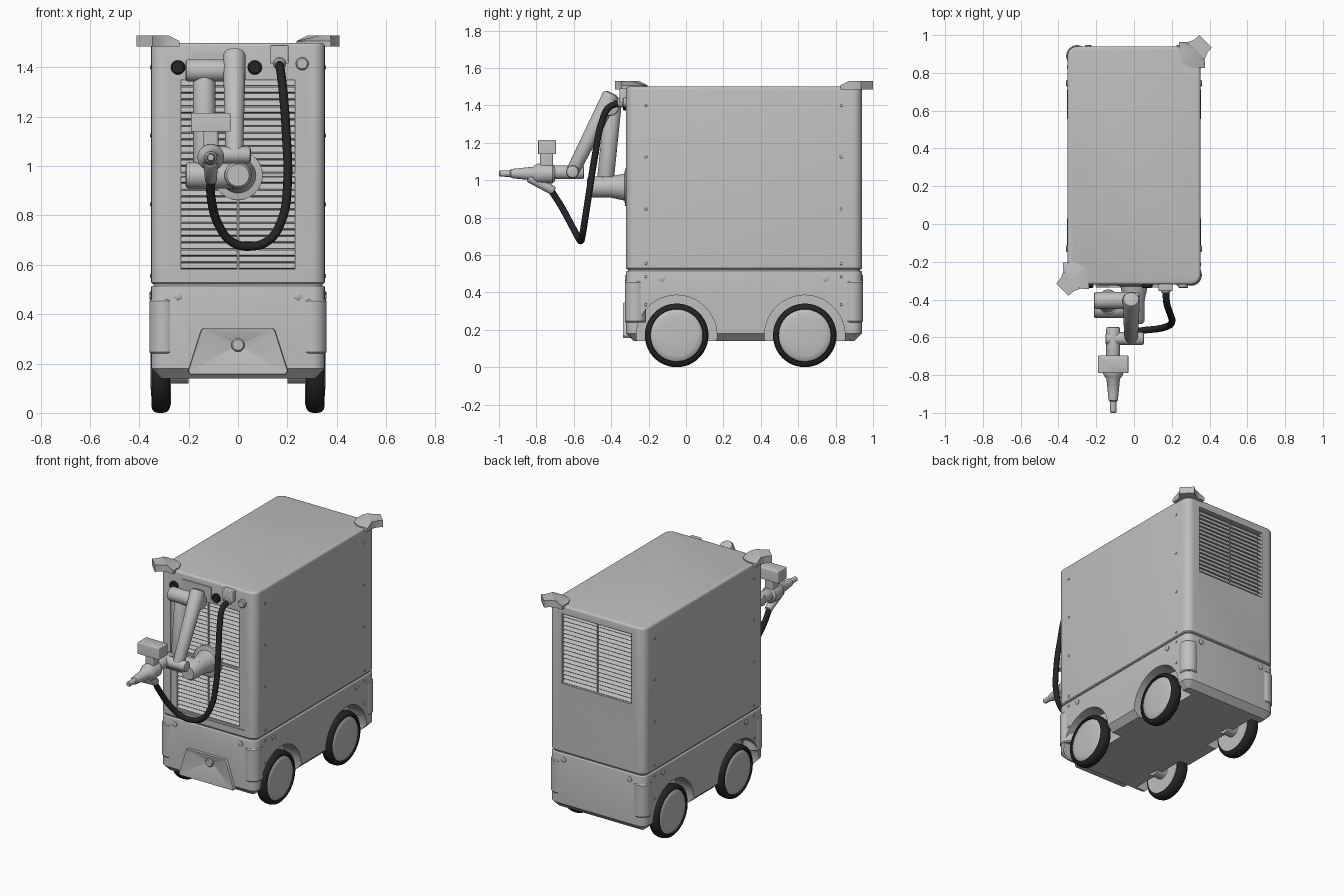
import bpy, bmesh, math
from mathutils import Vector, Matrix

cube = bpy.data.objects.get("Cube")
if cube:
    bpy.data.objects.remove(cube, do_unlink=True)


def material(name, value, rough):
    m = bpy.data.materials.new(name)
    m.use_nodes = True
    color = (value, value, value, 1)
    m.diffuse_color = color
    node = m.node_tree.nodes["Principled BSDF"]
    node.inputs["Base Color"].default_value = color
    node.inputs["Roughness"].default_value = rough
    return m


GREY = material("light grey paint", 0.52, 0.5)
BLACK = material("black rubber", 0.018, 0.6)


def finish(name, bm, mat=GREY):
    bmesh.ops.recalc_face_normals(bm, faces=bm.faces)
    me = bpy.data.meshes.new(name)
    bm.to_mesh(me)
    bm.free()
    me.materials.append(mat)
    me.shade_smooth()
    me.set_sharp_from_angle(angle=math.radians(35))
    ob = bpy.data.objects.new(name, me)
    bpy.context.collection.objects.link(ob)
    return ob


def box(name, lo, hi, corner=0, top=0, bottom=0, mat=GREY, tilt=0):
    """Box with rounded upright edges, rounded top rim and chamfered bottom rim."""
    lo, hi = Vector(lo), Vector(hi)
    bm = bmesh.new()
    bmesh.ops.create_cube(bm, size=1)
    bmesh.ops.scale(bm, vec=hi - lo, verts=bm.verts)
    h = (hi.z - lo.z) / 2
    if corner:
        up = [e for e in bm.edges if abs(e.verts[0].co.z - e.verts[1].co.z) > h]
        bmesh.ops.bevel(bm, geom=up, offset=corner, segments=6, profile=0.5, affect='EDGES')
    for level, size, segs in ((h, top, 3), (-h, bottom, 1)):
        if size:
            rim = [e for e in bm.edges if all(abs(v.co.z - level) < 1e-5 for v in e.verts)]
            bmesh.ops.bevel(bm, geom=rim, offset=size, segments=segs, profile=0.5, affect='EDGES')
    bm.transform(Matrix.Translation((lo + hi) / 2) @ Matrix.Rotation(tilt, 4, 'X'))
    return finish(name, bm, mat)


def lathe(name, origin, axis, profile, mat=GREY, seg=32):
    """Turned solid: profile lists (distance along axis, radius)."""
    bm = bmesh.new()
    rings = []
    for t, r in profile:
        rings.append([bm.verts.new((r * math.cos(a), r * math.sin(a), t))
                      for a in (math.tau * i / seg for i in range(seg))])
    for a, b in zip(rings, rings[1:]):
        for i in range(seg):
            j = (i + 1) % seg
            bm.faces.new((a[i], a[j], b[j], b[i]))
    bm.faces.new(rings[0])
    bm.faces.new(rings[-1])
    turn = Vector((0, 0, 1)).rotation_difference(Vector(axis)).to_matrix().to_4x4()
    bm.transform(Matrix.Translation(origin) @ turn)
    return finish(name, bm, mat)


def rod(name, p, q, r1, r2=None, round_=0.01, mat=GREY):
    """Tapered rod from p to q with softened ends."""
    r2 = r2 or r1
    d = Vector(q) - Vector(p)
    n, c = d.length, round_
    return lathe(name, p, d, [(0, r1 - c), (c * .3, r1 - c * .3), (c, r1),
                              (n - c, r2), (n - c * .3, r2 - c * .3), (n, r2 - c)], mat)


def cut(ob, cutter):
    cutter.hide_render = True
    mod = ob.modifiers.new("cut", 'BOOLEAN')
    mod.operation, mod.solver, mod.object = 'DIFFERENCE', 'EXACT', cutter
    bpy.context.view_layer.objects.active = ob
    bpy.ops.object.modifier_apply(modifier=mod.name)
    bpy.data.objects.remove(cutter, do_unlink=True)
    ob.data.set_sharp_from_angle(angle=math.radians(35))


FRONT, BACK, SIDE = -0.32, 0.94, 0.352

# Cabinet, base and the seam between them
cabinet = box("cabinet", (-SIDE, FRONT, 0.523), (SIDE, BACK, 1.5), 0.05, 0.014, 0.006)
base = box("base", (-SIDE, FRONT, 0.14), (SIDE, BACK, 0.515), 0.05, 0.006, 0.04)
box("seam", (-SIDE + .01, FRONT + .01, 0.5), (SIDE - .01, BACK - .01, 0.54), 0.04)


# Louvred vents, each a recess filled with tilted slats
def vent(name, face, half, z0, z1):
    s = 1 if face < 0 else -1
    ys = sorted((face - s * .02, face + s * .045))
    cut(cabinet, box("vent_cutter", (-half, ys[0], z0), (half, ys[1], z1)))
    count = round((z1 - z0) / 0.027)
    pitch = (z1 - z0) / count
    y = face + s * .02
    for i in range(count):
        z = z0 + (i + .5) * pitch
        box(name + "_slat", (-half, y - .014, z - .0025), (half, y + .014, z + .0025), tilt=s * .85)
    y = face + s * .012
    box(name + "_divider", (-.004, y - .003, z0), (.004, y + .003, z1))


cut(cabinet, box("panel_cutter", (-.272, FRONT - .05, .57), (.272, FRONT + .006, 1.362)))
vent("lower_front_vent", FRONT, .23, .582, .957)
vent("upper_front_vent", FRONT, .23, .972, 1.35)
vent("rear_vent", BACK, .255, .98, 1.445)

# Wheels and arches
for y, place in ((-.05, "front"), (.635, "rear")):
    for s, side in ((1, "left"), (-1, "right")):
        x = Vector((s, 0, 0))
        cut(base, lathe("arch_cutter", (s * .24, y, .17), x, [(0, .215), (.2, .215)], seg=64))
        at = Vector((0, y, .17))
        lathe(f"{place}_{side}_tyre", at + x * .275, x,
              [(0, .145), (.004, .156), (.014, .166), (.03, .17), (.048, .17),
               (.064, .166), (.073, .156), (.076, .142), (.06, .138)], BLACK, 64)
        lathe(f"{place}_{side}_hub", at + x * .272, x,
              [(0, .14), (.068, .14), (.074, .134), (.079, .11), (.082, .07), (.083, .02)], seg=64)
        lathe(f"{place}_{side}_axle", at + x * .2, x, [(0, .05), (.08, .05)])

# Corner lamps on the base
for sx in (1, -1):
    for y in (FRONT + .05, BACK - .05):
        lathe("corner_lamp", (sx * (SIDE - .05), y, .24), (0, 0, 1),
              [(0, .052), (.006, .057), (.214, .057), (.22, .052)], seg=48)


# Round studs and bolts
def stud(name, at, axis, r, depth, mat=GREY):
    lathe(name, at, axis, [(-.005, r), (depth * .7, r), (depth, r * .8)], mat, 20)


for s in (1, -1):
    for y in (-.215, .83):
        for z in (.335, .485, .555, .845, 1.125, 1.4):
            stud("side_bolt", (s * SIDE, y, z), (s, 0, 0), .008, .004)
    for y in (-.13, .745):
        stud("side_stud", (s * SIDE, y, .475), (s, 0, 0), .017, .007)
    for y, d in ((FRONT, -1), (BACK, 1)):
        stud("end_stud", (s * .243, y, .475), (0, d, 0), .017, .007)
for x in (-.243, .068):
    stud("black_knob", (x, FRONT, 1.4), (0, -1, 0), .029, .018, BLACK)
stud("round_button", (.26, FRONT, 1.415), (0, -1, 0), .026, .02)
box("label_plate", (-.185, FRONT - .006, 1.372), (.03, FRONT + .01, 1.46))

# Sensor shell at the lower front: a raised trapezoid sinking to an eye
CORNERS = ((-.195, .155), (.195, .155), (.203, .168), (.15, .335),
           (.138, .345), (-.138, .345), (-.15, .335), (-.203, .168))
EYE_Z = .275


def shell(name, layers):
    bm = bmesh.new()
    rings = [[bm.verts.new((x * k, y, EYE_Z + (z - EYE_Z) * k)) for x, z in CORNERS]
             for k, y in layers]
    for a, b in zip(rings, rings[1:]):
        for i in range(len(a)):
            j = (i + 1) % len(a)
            bm.faces.new((a[i], a[j], b[j], b[i]))
    bm.faces.new(rings[0])
    bm.faces.new(rings[-1])
    return finish(name, bm)


cut(base, shell("shell_cutter", ((.9, -.4), (.9, -.26))))
shell("sensor_shell", ((1, -.27), (1, -.33), (.985, -.336), (.95, -.336), (.16, -.29)))
stud("sensor_eye", (0, -.288, EYE_Z), (0, -1, 0), .027, .022)

# Corner brackets on the roof, along one diagonal
HALF = ((.06, -.005), (.035, -.035), (.022, -.07), (.025, -.115), (-.04, -.115), (-.085, -.095))
OUTLINE = HALF + tuple((v, u) for u, v in reversed(HALF))
for s, y, name in ((-1, FRONT, "front_right_bracket"), (1, BACK, "rear_left_bracket")):
    bm = bmesh.new()
    low = [bm.verts.new((s * (SIDE + u), y + s * v, 1.485)) for u, v in OUTLINE]
    high = [bm.verts.new((p.co.x, p.co.y, 1.53 if u + v > -.06 else 1.507))
            for p, (u, v) in zip(low, OUTLINE)]
    peak = bm.verts.new((s * (SIDE - .02), y - s * .02, 1.53))
    for i in range(len(low)):
        j = (i + 1) % len(low)
        bm.faces.new((low[i], low[j], high[j], high[i]))
        bm.faces.new((high[i], high[j], peak))
    bm.faces.new(low)
    finish(name, bm)

# Robot arm from its mount to the plug
lathe("arm_mount", (0, FRONT + .04, .963), (0, -1, 0),
      [(0, .1), (.045, .1), (.05, .072), (.07, .068), (.12, .057), (.235, .055), (.25, .045)])
rod("shoulder_joint", (-.212, -.445, .963), (.03, -.445, .963), .053)
rod("first_link", (-.137, -.435, .96), (-.137, -.39, 1.4), .045)
rod("upper_joint", (-.212, -.405, 1.388), (.03, -.405, 1.388), .045)
rod("second_link", (-.015, -.395, 1.465), (-.015, -.612, 1.035), .046, .036, .02)
rod("elbow_joint", (-.15, -.607, 1.045), (.052, -.607, 1.045), .034)
rod("wrist", (-.11, -.545, 1.042), (-.11, -.74, 1.042), .037)
lathe("plug", (-.11, -.7, 1.035), (0, -1, 0),
      [(0, .04), (.015, .052), (.09, .054), (.105, .048), (.12, .036), (.2, .028),
       (.235, .024), (.24, .018), (.295, .016), (.3, .012)])
rod("plug_handle", (-.11, -.84, 1.02), (-.11, -.705, .94), .03, .024)
box("camera_stem", (-.14, -.78, 1.05), (-.08, -.71, 1.16), .01)
box("camera_box", (-.19, -.79, 1.14), (-.03, -.695, 1.215), .006, .006)

# Charging cable and its socket
box("cable_socket", (.13, -.355, 1.415), (.205, FRONT + .01, 1.49), .008, .005)
stud("cable_collar", (.168, -.34, 1.415), (0, -1, 0), .026, .025)
PATH = ((-.11, -.725, .95), (-.108, -.67, .865), (-.075, -.61, .755), (-.02, -.575, .69),
        (.05, -.563, .675), (.125, -.555, .7), (.18, -.54, .79), (.2, -.52, .92),
        (.195, -.485, 1.14), (.182, -.45, 1.31), (.172, -.41, 1.39), (.167, -.33, 1.415))
curve = bpy.data.curves.new("cable", 'CURVE')
curve.dimensions, curve.bevel_depth, curve.bevel_resolution = '3D', .018, 3
curve.use_fill_caps = True
spline = curve.splines.new('BEZIER')
spline.bezier_points.add(len(PATH) - 1)
for point, co in zip(spline.bezier_points, PATH):
    point.co = co
    point.handle_left_type = point.handle_right_type = 'AUTO'
curve.materials.append(BLACK)
bpy.context.collection.objects.link(bpy.data.objects.new("cable", curve))
